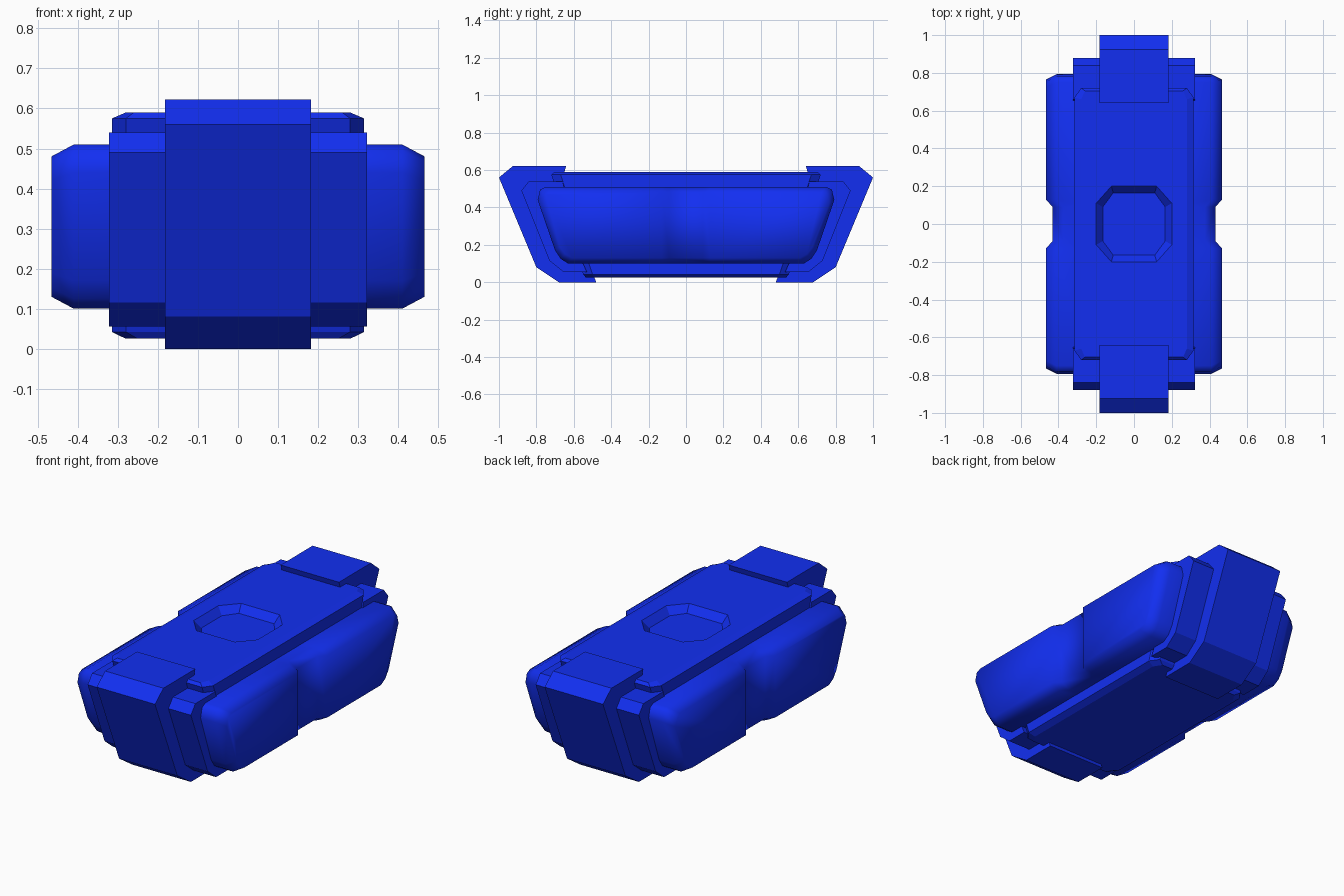
import bpy, bmesh, math

if "Cube" in bpy.data.objects:
    bpy.data.objects.remove(bpy.data.objects["Cube"])

blue = bpy.data.materials.new("blue")
blue.diffuse_color = (0.006, 0.028, 0.88, 1)
blue.use_nodes = True
blue.node_tree.nodes["Principled BSDF"].inputs["Base Color"].default_value = blue.diffuse_color


def finish(name, bm, smooth=None):
    bmesh.ops.recalc_face_normals(bm, faces=bm.faces[:])
    me = bpy.data.meshes.new(name)
    bm.to_mesh(me)
    bm.free()
    ob = bpy.data.objects.new(name, me)
    bpy.context.collection.objects.link(ob)
    me.materials.append(blue)
    if smooth:
        bpy.ops.object.select_all(action='DESELECT')
        ob.select_set(True)
        bpy.context.view_layer.objects.active = ob
        bpy.ops.object.shade_smooth_by_angle(angle=math.radians(smooth))
    return ob


def loft(bm, rings):
    loops = [[bm.verts.new(p) for p in r] for r in rings]
    n = len(loops[0])
    for a, b in zip(loops, loops[1:]):
        for i in range(n):
            j = (i + 1) % n
            bm.faces.new((a[i], a[j], b[j], b[i]))
    return loops


# Core block: octagonal rings stacked up, then down into the top recess
def octagon(hx, hy, cx, cy, z):
    return [(sx * x, sy * y, z) for sx, sy, x, y in (
        (1, -1, cx, hy), (1, -1, hx, cy), (1, 1, hx, cy), (1, 1, cx, hy),
        (-1, 1, cx, hy), (-1, 1, hx, cy), (-1, -1, hx, cy), (-1, -1, cx, hy))]


bm = bmesh.new()
loops = loft(bm, [octagon(0.28, 0.535, 0.25, 0.49, 0.025),
                  octagon(0.315, 0.55, 0.28, 0.50, 0.042),
                  octagon(0.315, 0.72, 0.28, 0.67, 0.575),
                  octagon(0.28, 0.705, 0.26, 0.66, 0.59),
                  octagon(0.20, 0.20, 0.12, 0.11, 0.59),
                  octagon(0.165, 0.165, 0.11, 0.09, 0.55)])
bm.faces.new(loops[0])
bm.faces.new(loops[-1])
finish("core_block", bm)

# Side pods: rounded tapering outline lofted outward, with a central notch
half = [(0.09, 0.51), (0.13, 0.51), (0.75, 0.51), (0.78, 0.495), (0.793, 0.44),
        (0.70, 0.17), (0.67, 0.125), (0.63, 0.10), (0.13, 0.10), (0.09, 0.10)]
outline = half + [(-y, z) for y, z in reversed(half)]


def pod_ring(x, sy, sz, notch, side):
    return [(side * (x - (notch if abs(y) < 0.1 else 0)),
             y * (sy if abs(y) > 0.2 else 1), 0.305 + (z - 0.305) * sz)
            for y, z in outline]


for side, name in ((1, "right_pod"), (-1, "left_pod")):
    bm = bmesh.new()
    loops = loft(bm, [pod_ring(0.25, 1, 1, 0, side),
                      pod_ring(0.41, 1, 1, 0.035, side),
                      pod_ring(0.466, 0.965, 0.854, 0.035, side)])
    o = loops[-1]
    bm.faces.new(loops[0])
    bm.faces.new(o[1:9])                        # one end panel
    bm.faces.new(o[11:19])                      # other end panel
    bm.faces.new((o[0], o[1], o[8], o[9]))      # notch slopes
    bm.faces.new((o[10], o[11], o[18], o[19]))
    bm.faces.new((o[0], o[9], o[10], o[19]))    # notch floor
    finish(name, bm, 65)

# End clamps: stepped brackets gripping the front and back
wide = [(0.66, 0.54), (0.84, 0.54), (0.88, 0.49), (0.73, 0.115),
        (0.655, 0.055), (0.53, 0.055), (0.55, 0.10)]
narrow = [(0.64, 0.622), (0.925, 0.622), (1.0, 0.56), (0.80, 0.08),
          (0.68, 0.0), (0.48, 0.0), (0.495, 0.04), (0.655, 0.575)]
for sign, end in ((-1, "front"), (1, "back")):
    for part, prof, w in (("wide", wide, 0.322), ("narrow", narrow, 0.182)):
        bm = bmesh.new()
        loops = loft(bm, [[(x, sign * y, z) for y, z in prof] for x in (-w, w)])
        bm.faces.new(loops[0])
        bm.faces.new(loops[1])
        finish(f"{end}_{part}_clamp", bm)
